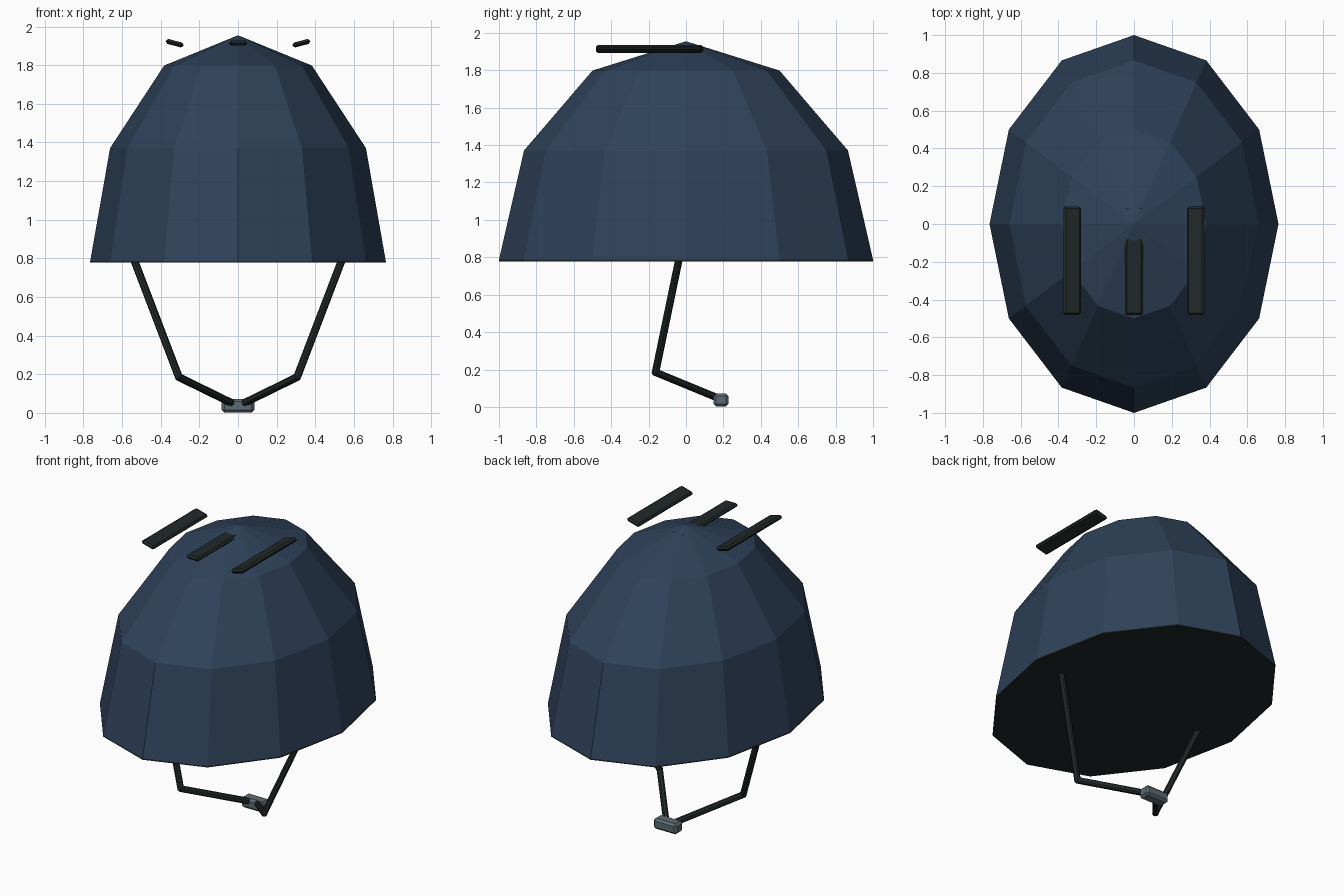
import bpy, bmesh, math
from mathutils import Vector, Matrix

cube = bpy.data.objects.get("Cube")
if cube:
    bpy.data.objects.remove(cube, do_unlink=True)


def material(name, rgb):
    m = bpy.data.materials.new(name)
    m.use_nodes = True
    m.diffuse_color = (*rgb, 1)
    bsdf = next(n for n in m.node_tree.nodes if n.type == 'BSDF_PRINCIPLED')
    bsdf.inputs["Base Color"].default_value = (*rgb, 1)
    return m


navy = material("navy shell", (0.028, 0.055, 0.103))
black = material("dark rubber", (0.015, 0.022, 0.021))
grey = material("grey metal", (0.11, 0.145, 0.17))


def add_object(name, bm, mat):
    bmesh.ops.recalc_face_normals(bm, faces=bm.faces[:])
    mesh = bpy.data.meshes.new(name)
    bm.to_mesh(mesh)
    bm.free()
    mesh.materials.append(mat)
    obj = bpy.data.objects.new(name, mesh)
    bpy.context.collection.objects.link(obj)
    return obj


def bevelled_box(name, size, matrix, mat, bevel):
    bm = bmesh.new()
    bmesh.ops.create_cube(bm, size=1)
    bmesh.ops.scale(bm, vec=size, verts=bm.verts[:])
    bmesh.ops.bevel(bm, geom=bm.edges[:], offset=bevel, segments=1,
                    affect='EDGES')
    bmesh.ops.transform(bm, matrix=matrix, verts=bm.verts[:])
    return add_object(name, bm, mat)


def strap(name, start, end):
    start, end = Vector(start), Vector(end)
    d = end - start
    matrix = Matrix.Translation((start + end) / 2) @ d.to_track_quat('Z', 'Y').to_matrix().to_4x4()
    return bevelled_box(name, (0.036, 0.036, d.length + 0.03), matrix, black, 0.009)


# Faceted oval shell: a low-poly half dome with twelve sides
SIDES, HALF_WIDTH, BASE, HEIGHT = 12, 0.765, 0.787, 1.168
bm = bmesh.new()
rings = []
for k in range(3):
    a = math.radians(30 * k)
    rings.append([bm.verts.new((HALF_WIDTH * math.cos(a) * math.cos(t),
                                math.cos(a) * math.sin(t),
                                BASE + HEIGHT * math.sin(a)))
                  for t in (math.tau * i / SIDES for i in range(SIDES))])
apex = bm.verts.new((0, 0, BASE + HEIGHT))
for i in range(SIDES):
    j = (i + 1) % SIDES
    for low, high in zip(rings, rings[1:]):
        bm.faces.new((low[i], low[j], high[j], high[i]))
    bm.faces.new((rings[-1][i], rings[-1][j], apex))
add_object("helmet_shell", bm, navy)

# Thin dark plate closing the underside
bm = bmesh.new()
bmesh.ops.create_cone(bm, cap_ends=True, segments=SIDES, radius1=1, radius2=1,
                      depth=0.009)
bmesh.ops.scale(bm, vec=(HALF_WIDTH, 1, 1), verts=bm.verts[:])
bmesh.ops.translate(bm, vec=(0, 0, BASE - 0.0045), verts=bm.verts[:])
add_object("helmet_lining", bm, black)

# Vent strips: one central, two outer ones tilted
for name, side in (("right", -1), ("middle", 0), ("left", 1)):
    matrix = (Matrix.Translation((0.328 * side, -0.195, 1.914))
              @ Matrix.Rotation(-0.26 * side, 4, 'Y'))
    bevelled_box(name + "_vent", (0.095, 0.575, 0.026), matrix, black, 0.011)

# Fix the outward-rising tilt and add the chin straps, both sides
for name, side in (("right", -1), ("left", 1)):
    elbow = (0.306 * side, -0.163, 0.185)
    strap(name + "_side_strap", (0.56 * side, -0.025, 0.85), elbow)
    strap(name + "_chin_strap", elbow, (0.03 * side, 0.165, 0.05))

# Chin buckle
bevelled_box("chin_buckle", (0.17, 0.08, 0.07),
             Matrix.Translation((0, 0.187, 0.037)), grey, 0.014)
